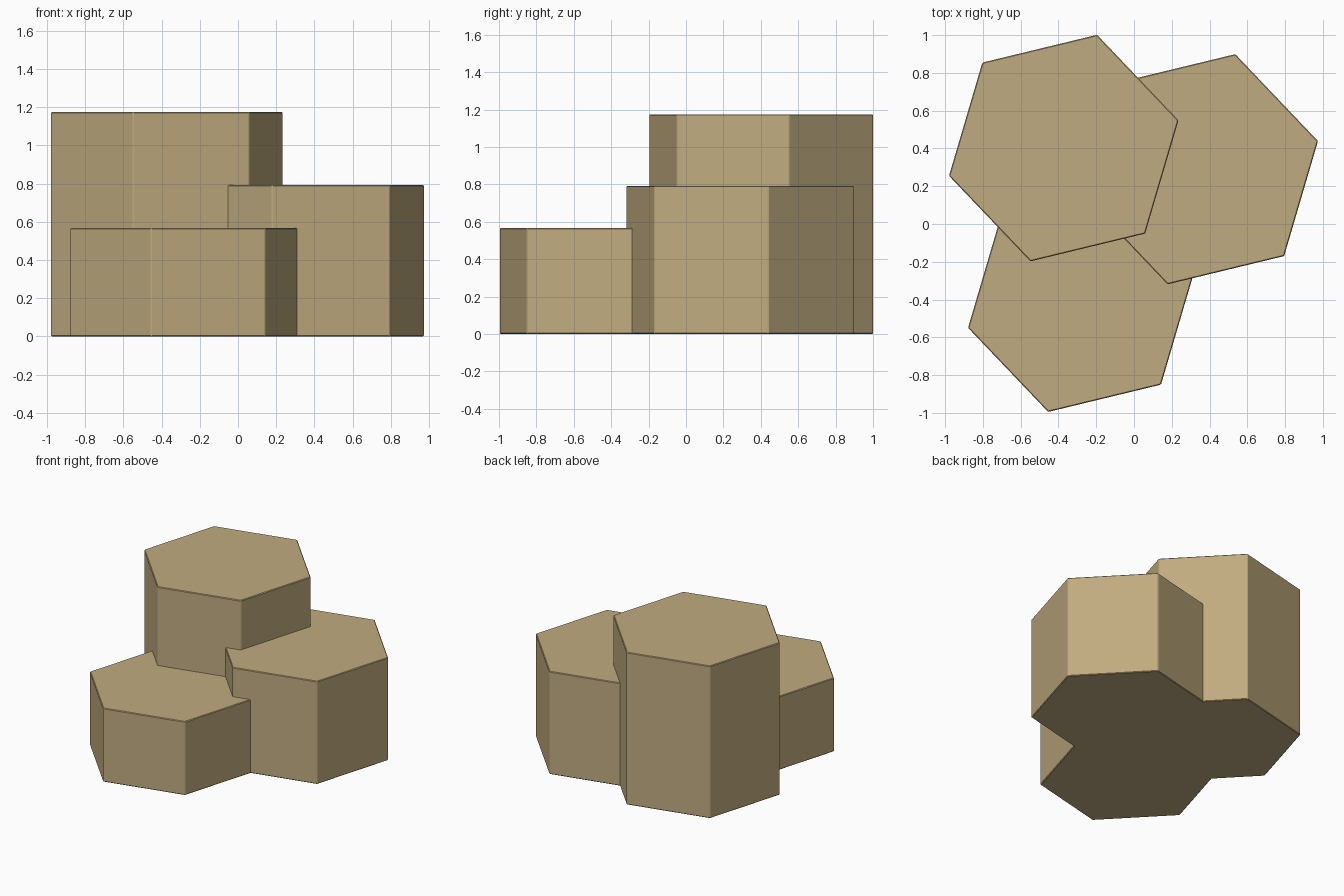
import bpy, math

if "Cube" in bpy.data.objects:
    bpy.data.objects.remove(bpy.data.objects["Cube"])

stone = bpy.data.materials.new("sandy stone")
stone.diffuse_color = (0.53, 0.41, 0.215, 1)
stone.use_nodes = True
stone.node_tree.nodes["Principled BSDF"].inputs["Base Color"].default_value = stone.diffuse_color


def hex_column(name, x, y, radius, height):
    """Six-sided column with its foot on z = 0 and slightly worn edges."""
    bpy.ops.mesh.primitive_cylinder_add(
        vertices=6, radius=radius, depth=height, location=(x, y, height / 2))
    ob = bpy.context.object
    ob.name = name
    # turn so that one corner points 13.6 degrees from +x
    ob.rotation_euler.z = math.radians(13.6 + 30)
    bpy.context.view_layer.update()
    corner = ob.matrix_world @ ob.data.vertices[0].co
    angle = math.degrees(math.atan2(corner.y - y, corner.x - x))
    ob.rotation_euler.z += math.radians(13.6 - angle)
    ob.data.materials.append(stone)
    bevel = ob.modifiers.new("worn edges", 'BEVEL')
    bevel.width = 0.005
    bevel.segments = 1
    return ob


# three stepped columns, overlapping at the centre
hex_column("tall_column", -0.372, 0.402, 0.625, 1.175)
hex_column("middle_column", 0.357, 0.29, 0.635, 0.793)
hex_column("short_column", -0.281, -0.405, 0.615, 0.568)
